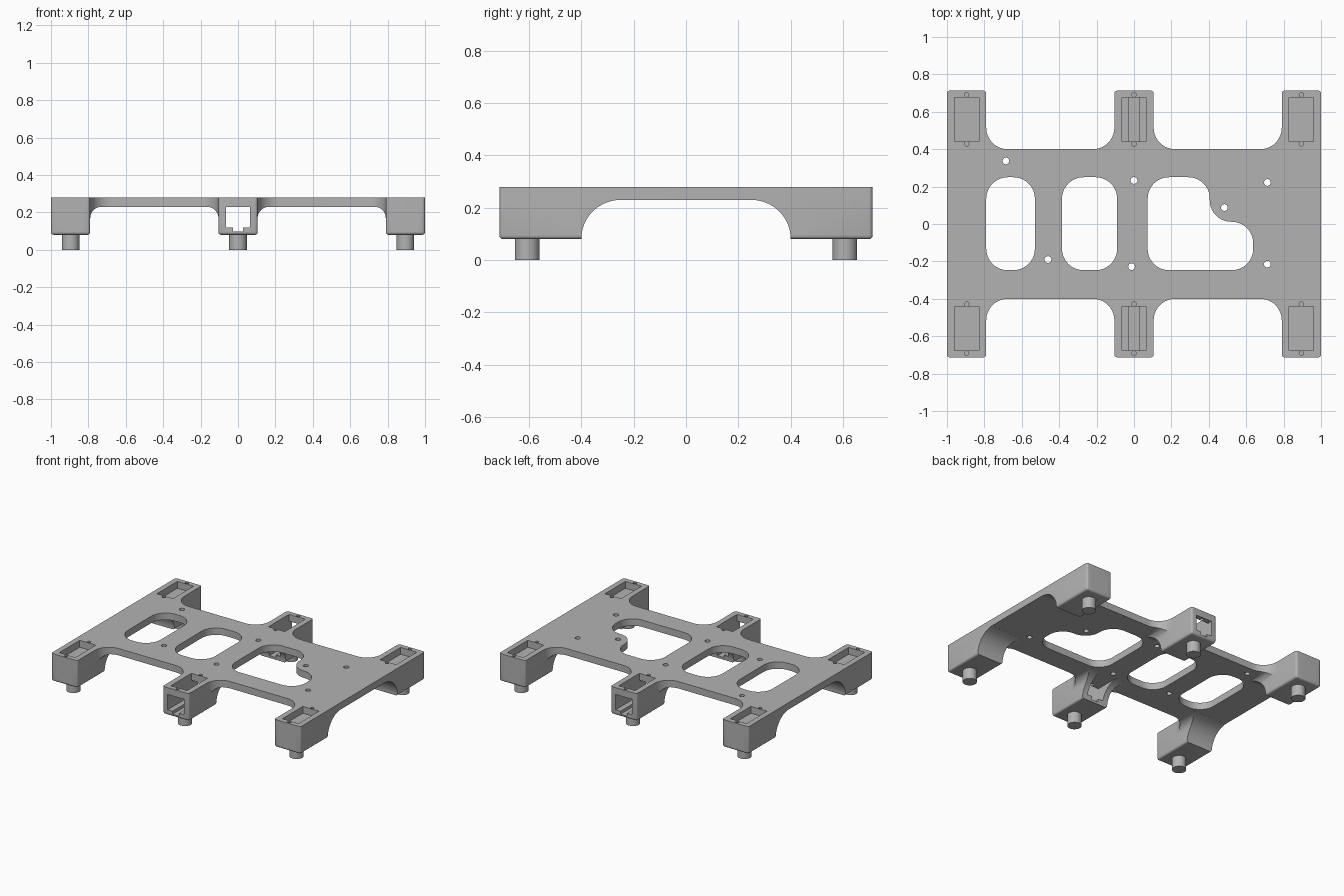
import bpy, bmesh
from math import sin, cos, pi
from mathutils import Vector

if "Cube" in bpy.data.objects:
    bpy.data.objects.remove(bpy.data.objects["Cube"])

scene = bpy.context.collection
grey = bpy.data.materials.new("light_grey")
grey.use_nodes = True
grey.diffuse_color = (0.45, 0.45, 0.45, 1)
grey.node_tree.nodes["Principled BSDF"].inputs["Base Color"].default_value = grey.diffuse_color

LEG_HALF, LEG_END, LEG_BASE = 0.105, 0.713, 0.08
PLATE_LOW, PLATE_TOP = 0.23, 0.28
OUTER_X, BODY_Y, FILLET = 0.895, 0.4, 0.115


def rounded(points, radius, steps=10):
    """Right-angled polygon with filleted corners; a point may carry its own radius."""
    loop = []
    for i, p in enumerate(points):
        r = p[2] if len(p) > 2 else radius
        c = Vector(p[:2])
        d1 = (Vector(points[i - 1][:2]) - c).normalized()
        d2 = (Vector(points[(i + 1) % len(points)][:2]) - c).normalized()
        if r == 0:
            loop.append(c)
            continue
        mid = c + (d1 + d2) * r
        for k in range(steps + 1):
            t = k / steps * pi / 2
            loop.append(mid - r * (d2 * cos(t) + d1 * sin(t)))
    return loop


def rect(x0, x1, y0, y1):
    return [(x0, y0), (x1, y0), (x1, y1), (x0, y1)]


def circle(x, y, r, n=24):
    return [(x + r * cos(2 * pi * k / n), y + r * sin(2 * pi * k / n)) for k in range(n)]


def finish(name, bm):
    bmesh.ops.recalc_face_normals(bm, faces=bm.faces)
    mesh = bpy.data.meshes.new(name)
    bm.to_mesh(mesh)
    bm.free()
    ob = bpy.data.objects.new(name, mesh)
    mesh.materials.append(grey)
    scene.objects.link(ob)
    return ob


def prism(name, loops, low, high, axis="Z"):
    """Extrude flat outlines (inner loops become holes) along an axis."""
    curve = bpy.data.curves.new(name + "_outline", "CURVE")
    curve.dimensions, curve.fill_mode = "2D", "BOTH"
    curve.extrude = (high - low) / 2
    for loop in loops:
        s = curve.splines.new("POLY")
        s.points.add(len(loop) - 1)
        for pt, p in zip(s.points, loop):
            pt.co = (p[0], p[1], 0, 1)
        s.use_cyclic_u = True
    tmp = bpy.data.objects.new(name + "_outline", curve)
    scene.objects.link(tmp)
    dg = bpy.context.evaluated_depsgraph_get()
    mesh = bpy.data.meshes.new_from_object(tmp.evaluated_get(dg))
    bpy.data.objects.remove(tmp)
    bm = bmesh.new()
    bm.from_mesh(mesh)
    bmesh.ops.remove_doubles(bm, verts=bm.verts, dist=0.0002)
    for v in bm.verts:
        x, y, z = v.co.x, v.co.y, v.co.z + (low + high) / 2
        v.co = {"Z": (x, y, z), "Y": (x, z, y), "X": (z, x, y)}[axis]
    return finish(name, bm)


def apply_cuts(ob, cutters):
    for c in cutters:
        m = ob.modifiers.new("cut", "BOOLEAN")
        m.operation, m.solver, m.object = "DIFFERENCE", "EXACT", c
    dg = bpy.context.evaluated_depsgraph_get()
    mesh = bpy.data.meshes.new_from_object(ob.evaluated_get(dg))
    ob.modifiers.clear()
    ob.data = mesh
    for c in cutters:
        bpy.data.objects.remove(c)


def mirror(ob, x, y):
    m = ob.modifiers.new("mirror", "MIRROR")
    m.use_axis = (x, y, False)
    m.use_mirror_merge = False


def smooth(ob):
    bpy.ops.object.select_all(action="DESELECT")
    bpy.context.view_layer.objects.active = ob
    ob.select_set(True)
    bpy.ops.object.shade_smooth_by_angle(angle=pi / 6)


# Deck outline, walked around the six leg tops
upper = []
for cx in (-OUTER_X, 0, OUTER_X):
    l, r = cx - LEG_HALF, cx + LEG_HALF
    if cx > -OUTER_X:
        upper.append((l, BODY_Y, FILLET))
    upper += [(l, LEG_END, 0.015), (r, LEG_END, 0.015)]
    if cx < OUTER_X:
        upper.append((r, BODY_Y, FILLET))
lower = [(x, -y, r) for x, y, r in reversed(upper)]
loops = [rounded(upper + lower, FILLET)]

# Deck windows
loops += [rounded(rect(-0.79, -0.53, -0.247, 0.25), FILLET),
          rounded(rect(-0.385, -0.09, -0.247, 0.25), FILLET),
          rounded([(0.073, -0.247), (0.637, -0.247), (0.637, 0.012),
                   (0.405, 0.012), (0.405, 0.25), (0.073, 0.25)], FILLET - 0.001)]

# Deck mounting holes
for x, y in ((-0.685, 0.337), (-0.46, -0.19), (0, 0.233), (-0.013, -0.228),
             (0.483, 0.088), (0.713, 0.222), (0.713, -0.215)):
    loops.append(circle(x, y, 0.018))

# Pockets and screw holes above each leg
for cx in (-OUTER_X, 0, OUTER_X):
    for s in (1, -1):
        loops.append(rect(cx - 0.065, cx + 0.065, s * 0.442, s * 0.677))
        loops += [circle(cx, s * y, 0.012, 16) for y in (0.428, 0.691)]
smooth(prism("deck", loops, PLATE_LOW, PLATE_TOP))


def arch_cutter():
    return prism("arch_cutter", [circle(0.25, LEG_BASE, PLATE_LOW - LEG_BASE, 96)], -2, 2, "X")


# Hollow legs with an arched inner end, and a round peg below each
def leg(name, cx, mirror_x):
    bm = bmesh.new()
    bmesh.ops.create_cube(bm, size=1)
    for v in bm.verts:
        v.co = (cx + v.co.x * 2 * LEG_HALF,
                LEG_END if v.co.y > 0 else 0.26,
                PLATE_LOW if v.co.z > 0 else LEG_BASE)
    soft = []
    for e in bm.edges:
        m = (e.verts[0].co + e.verts[1].co) / 2
        low = m.z < LEG_BASE + 0.01 and m.y > 0.3
        upright = abs(e.verts[0].co.z - e.verts[1].co.z) > 0.1 and m.y > 0.7
        if low or upright:
            soft.append(e)
    bmesh.ops.bevel(bm, geom=soft, offset=0.015, segments=4, profile=0.5, affect="EDGES")
    ob = finish(name, bm)
    wide, slot, floor, groove = 0.065, 0.027, 0.119, 0.097
    tee = [(cx - wide, 0.25), (cx - wide, floor), (cx - slot, floor), (cx - slot, groove),
           (cx + slot, groove), (cx + slot, floor), (cx + wide, floor), (cx + wide, 0.25)]
    apply_cuts(ob, [prism("channel_cutter", [tee], 0.1, 0.9, "Y"), arch_cutter()])
    peg = prism(name + "_peg", [circle(cx, 0.607, 0.047, 32)], 0, LEG_BASE + 0.005)
    for part in (ob, peg):
        smooth(part)
        mirror(part, mirror_x, True)


leg("middle_leg", 0, False)
leg("outer_leg", OUTER_X, True)

# Coved fillets joining leg sides to the deck underside
R = 0.06
for name, wall, d in (("middle_cove", LEG_HALF, 1), ("outer_cove", OUTER_X - LEG_HALF, -1)):
    section = [(wall - d * 0.005, PLATE_LOW), (wall - d * 0.005, PLATE_LOW - R)]
    for k in range(11):
        t = k / 10 * pi / 2
        section.append((wall + d * R * (1 - cos(t)), PLATE_LOW - R + R * sin(t)))
    cove = prism(name, [section], 0.26, 0.52, "Y")
    gap = rounded(rect(LEG_HALF, OUTER_X - LEG_HALF, BODY_Y, 0.9), FILLET)
    apply_cuts(cove, [prism("gap_cutter", [gap], 0, 0.5), arch_cutter()])
    smooth(cove)
    mirror(cove, True, True)
